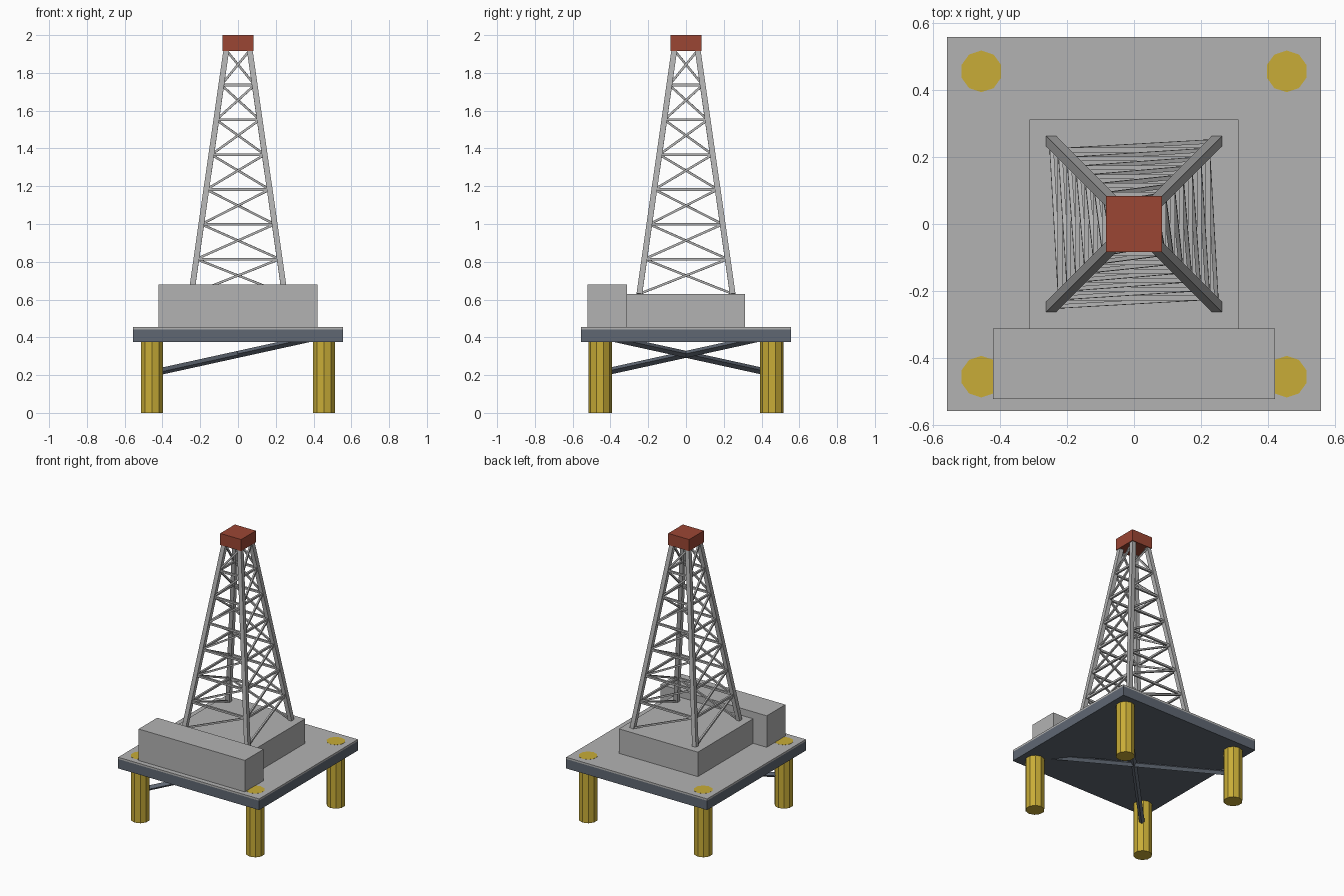
import bpy
from math import pi
from mathutils import Vector

cube = bpy.data.objects.get("Cube")
if cube:
    bpy.data.objects.remove(cube, do_unlink=True)


def material(name, rgb):
    m = bpy.data.materials.new(name)
    m.use_nodes = True
    m.diffuse_color = (*rgb, 1)
    m.node_tree.nodes["Principled BSDF"].inputs["Base Color"].default_value = (*rgb, 1)
    return m


GREY = material("light_grey", (0.45, 0.45, 0.45))
SLATE = material("slate_steel", (0.115, 0.136, 0.171))
YELLOW = material("yellow_paint", (0.578, 0.413, 0.038))
RED = material("rust_red", (0.33, 0.061, 0.034))


def finish(name, mat):
    ob = bpy.context.object
    ob.name = ob.data.name = name
    ob.data.materials.append(mat)
    return ob


def box(name, lo, hi, mat):
    lo, hi = Vector(lo), Vector(hi)
    bpy.ops.mesh.primitive_cube_add(size=1, location=(lo + hi) / 2)
    bpy.context.object.scale = hi - lo
    return finish(name, mat)


def beam(name, a, b, width, mat):
    """Square bar running from a to b."""
    a, b = Vector(a), Vector(b)
    bpy.ops.mesh.primitive_cube_add(size=1, location=(a + b) / 2)
    ob = bpy.context.object
    ob.rotation_mode = 'QUATERNION'
    ob.rotation_quaternion = Vector((0, 0, 1)).rotation_difference(b - a)
    ob.scale = (width, width, (b - a).length)
    return finish(name, mat)


# Corners in anticlockwise order
CORNERS = [(-1, -1), (1, -1), (1, 1), (-1, 1)]

# Deck with its thin top plate
D = 0.557
box("deck_slab", (-D, -D, 0.375), (D, D, 0.442), SLATE)
box("deck_plate", (-D, -D, 0.442), (D, D, 0.455), GREY)

# Support legs, their tops just showing through the deck
LEG = 0.455
for i, (sx, sy) in enumerate(CORNERS):
    bpy.ops.mesh.primitive_cylinder_add(vertices=10, radius=0.062, depth=0.456,
                                        location=(sx * LEG, sy * LEG, 0.228))
    finish(f"support_leg_{i + 1}", YELLOW)

# Crossed braces under the deck
for side, s in (("front", -1), ("back", 1)):
    beam(f"deck_brace_{side}", (-LEG, s * LEG, 0.21), (LEG, -s * LEG, 0.41), 0.026, SLATE)

# Deck buildings
box("derrick_base", (-0.312, -0.312, 0.455), (0.312, 0.312, 0.63), GREY)
box("front_cabin", (-0.42, -0.522, 0.455), (0.42, -0.312, 0.68), GREY)

# Derrick tower
BOTTOM, TOP, BAYS = 0.63, 1.92, 7


def tower_point(corner, level):
    t = level / BAYS
    r = 0.247 + (0.062 - 0.247) * t
    sx, sy = CORNERS[corner % 4]
    return (sx * r, sy * r, BOTTOM + (TOP - BOTTOM) * t)


for c in range(4):
    beam(f"derrick_leg_{c + 1}", tower_point(c, 0), tower_point(c, BAYS), 0.03, GREY)
    for k in range(BAYS):
        beam(f"derrick_diagonal_{c + 1}_{k + 1}", tower_point(c, k),
             tower_point(c + 1, k + 1), 0.012, GREY)
        if k:
            beam(f"derrick_girt_{c + 1}_{k}", tower_point(c, k),
                 tower_point(c + 1, k), 0.014, GREY)

# Crown block
box("crown_block", (-0.083, -0.083, 1.917), (0.083, 0.083, 2.0), RED)
